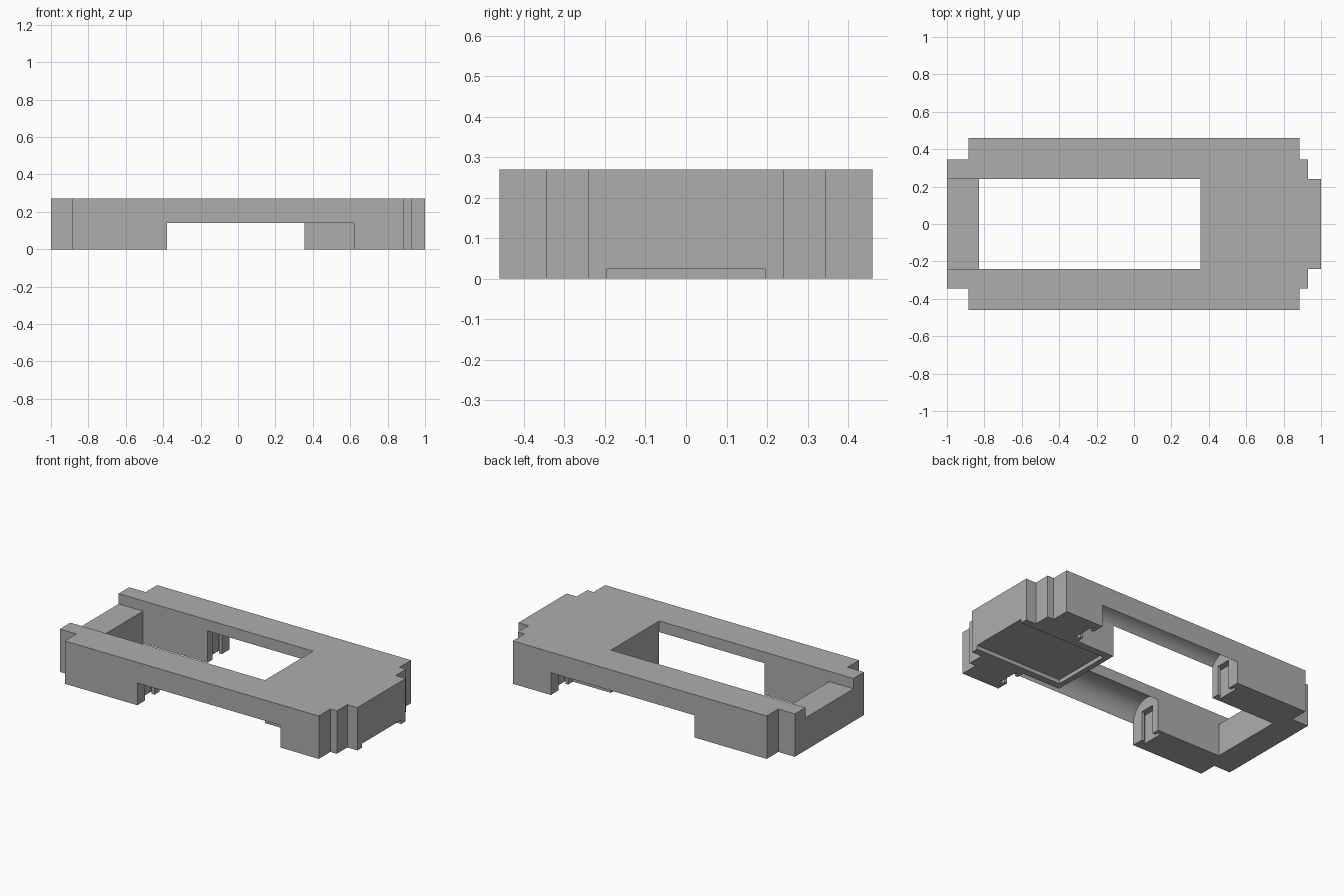
import bpy, bmesh, math

if "Cube" in bpy.data.objects:
    bpy.data.objects.remove(bpy.data.objects["Cube"])

H = 0.27      # overall height
INNER = 0.24  # half width of the central opening

grey = bpy.data.materials.new("grey")
grey.diffuse_color = (0.42, 0.42, 0.42, 1)
grey.use_nodes = True
grey.node_tree.nodes["Principled BSDF"].inputs["Base Color"].default_value = grey.diffuse_color


def prism(name, points, vec):
    """Extrude a flat closed loop of 3D points along vec."""
    bm = bmesh.new()
    face = bm.faces.new([bm.verts.new(p) for p in points])
    out = bmesh.ops.extrude_face_region(bm, geom=[face])
    bmesh.ops.translate(bm, vec=vec, verts=[v for v in out["geom"] if isinstance(v, bmesh.types.BMVert)])
    bmesh.ops.recalc_face_normals(bm, faces=bm.faces)
    mesh = bpy.data.meshes.new(name)
    bm.to_mesh(mesh)
    bm.free()
    mesh.materials.append(grey)
    ob = bpy.data.objects.new(name, mesh)
    bpy.context.collection.objects.link(ob)
    return ob


def box(name, x0, x1, y0, y1, z0, z1):
    return prism(name, [(x0, y0, z0), (x1, y0, z0), (x1, y1, z0), (x0, y1, z0)], (0, 0, z1 - z0))


def cut(target, cutter):
    mod = target.modifiers.new("cut", "BOOLEAN")
    mod.operation = "DIFFERENCE"
    mod.solver = "EXACT"
    mod.object = cutter
    bpy.context.view_layer.objects.active = target
    bpy.ops.object.modifier_apply(modifier=mod.name)
    bpy.data.objects.remove(cutter)


# Frame body with stepped ends
half = [(-1, 0.345), (-0.885, 0.345), (-0.885, 0.46), (0.885, 0.46),
        (0.885, 0.345), (0.93, 0.345), (0.93, INNER), (1, INNER)]
outline = half + [(x, -y) for x, y in reversed(half)]
frame = prism("frame", [(x, y, 0) for x, y in outline], (0, 0, H))

# Central opening and lowered end bar
cut(frame, box("opening_cutter", -0.83, 0.355, -INNER, INNER, -0.1, 0.4))
cut(frame, box("bar_cutter", -1.1, -0.7, -INNER, INNER, 0.205, 0.4))

# Shallow groove under the wide end
cut(frame, box("groove_cutter", 0.39, 1.1, -0.195, 0.195, -0.1, 0.025))

# Arched side channels with slotted ends
R, ZC = 0.118, 0.14
YC = 0.4595 - R
inner = INNER - 0.0001
end = math.pi - math.acos((YC - inner) / R)
arc = [(YC + R * math.cos(end * i / 24), ZC + R * math.sin(end * i / 24)) for i in range(25)]
profile = [(inner, -0.1), (0.5, -0.1), (0.5, ZC)] + arc
for s in (1, -1):
    cut(frame, prism("channel_cutter", [(-0.38, s * y, z) for y, z in profile], (1.0, 0, 0)))
    for x, d in ((-0.38, -1), (0.62, 1)):
        # T-shaped slot: narrow mouth, wider pocket behind it
        for w, near, far, top in ((0.047, -0.02, 0.03, 0.185), (0.07, 0.02, 0.04, 0.1852)):
            xs = sorted((x + d * near, x + d * far))
            ys = sorted((s * (0.335 - w), s * (0.335 + w)))
            cut(frame, box("slot_cutter", *xs, *ys, -0.1, top))

# Smooth arches, crisp edges
bpy.ops.object.select_all(action="DESELECT")
frame.select_set(True)
bpy.context.view_layer.objects.active = frame
bpy.ops.object.shade_smooth_by_angle(angle=math.radians(25))
